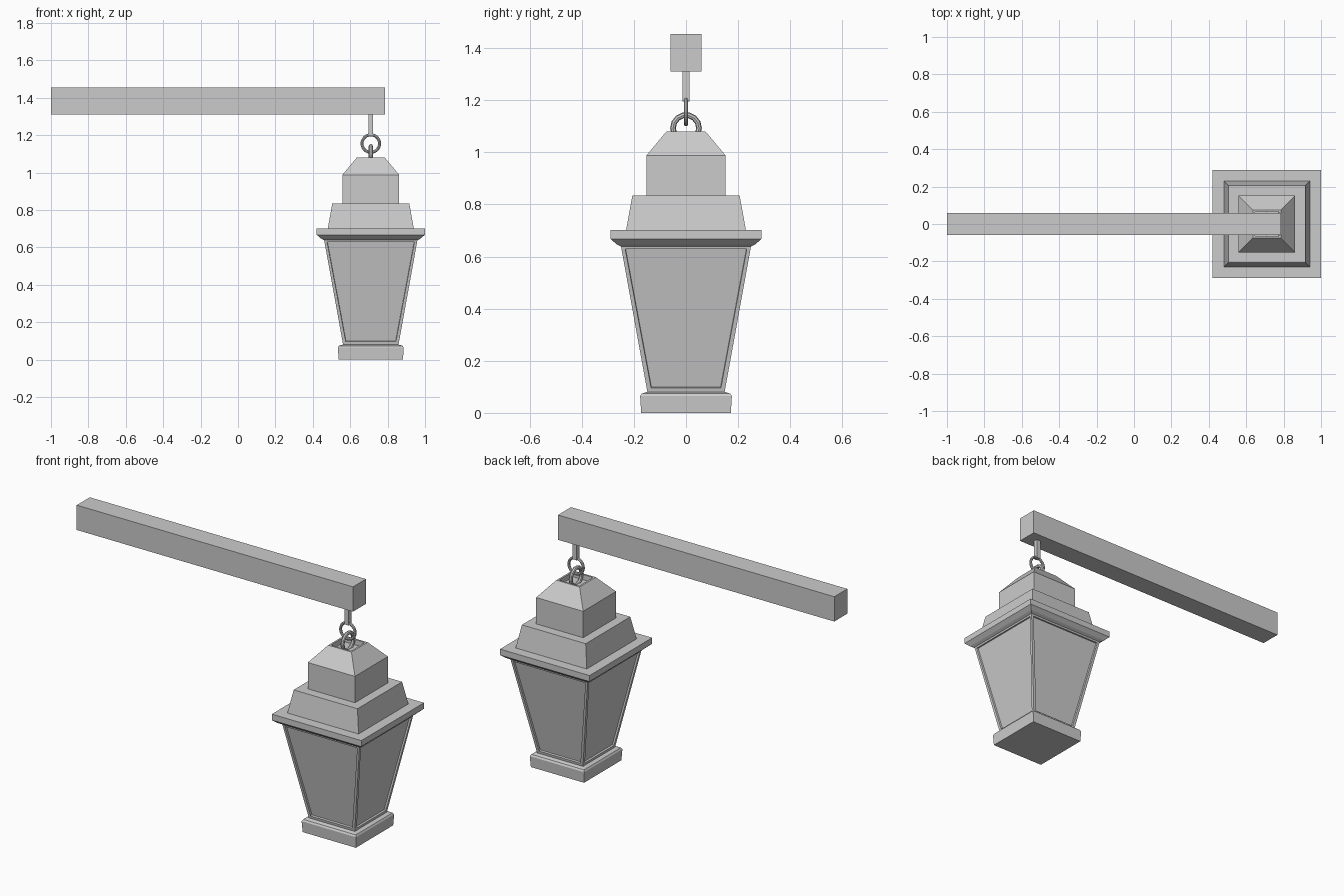
import bpy, bmesh, math
from mathutils import Vector

cube = bpy.data.objects.get("Cube")
if cube:
    bpy.data.objects.remove(cube)

CX = 0.71  # lantern axis

grey = bpy.data.materials.new("light grey")
grey.use_nodes = True
colour = (0.6, 0.6, 0.6, 1)
grey.diffuse_color = colour
grey.node_tree.nodes["Principled BSDF"].inputs["Base Color"].default_value = colour


def add_object(name, bm):
    bmesh.ops.recalc_face_normals(bm, faces=bm.faces)
    mesh = bpy.data.meshes.new(name)
    bm.to_mesh(mesh)
    bm.free()
    mesh.materials.append(grey)
    ob = bpy.data.objects.new(name, mesh)
    bpy.context.collection.objects.link(ob)
    return ob


def square_loft(name, profile, panel=None, well=None):
    """Stack square sections (half width, height) and close both ends."""
    bm = bmesh.new()
    rows = [[bm.verts.new((CX + sx * h, sy * h, z))
             for sx, sy in ((-1, -1), (1, -1), (1, 1), (-1, 1))] for h, z in profile]
    sides = []
    for low, high in zip(rows, rows[1:]):
        for i in range(4):
            j = (i + 1) % 4
            sides.append(bm.faces.new((low[i], low[j], high[j], high[i])))
    bm.faces.new(rows[0][::-1])
    top = bm.faces.new(rows[-1])
    bm.normal_update()
    if panel:  # framed panes sunk into the sides
        bmesh.ops.inset_individual(bm, faces=sides, thickness=panel[0], depth=0)
        bmesh.ops.inset_individual(bm, faces=sides, thickness=0.002, depth=-panel[1])
    if well:  # sunken top
        bmesh.ops.inset_individual(bm, faces=[top], thickness=well[0], depth=0)
        bmesh.ops.inset_individual(bm, faces=[top], thickness=0.001, depth=-well[1])
    return add_object(name, bm)


def box(name, low, high):
    bm = bmesh.new()
    bmesh.ops.create_cube(bm, size=1)
    low, high = Vector(low), Vector(high)
    for v in bm.verts:
        v.co = (low + high) / 2 + v.co * (high - low)
    return add_object(name, bm)


def ring(name, z, radius, tube, turn, segments):
    bpy.ops.mesh.primitive_torus_add(
        location=(CX, 0, z), rotation=(math.pi / 2, 0, turn), major_radius=radius,
        minor_radius=tube, major_segments=segments, minor_segments=8)
    ob = bpy.context.object
    ob.name = name
    ob.data.materials.append(grey)


# Beam and hanging rod
box("beam", (-1, -0.06, 1.31), (0.785, 0.06, 1.455))
box("hanging_rod", (CX - 0.013, -0.013, 1.195), (CX + 0.013, 0.013, 1.312))

# Linked rings
ring("hanging_ring", 1.155, 0.047, 0.008, 0, 24)
ring("lantern_ring", 1.093, 0.05, 0.011, math.pi / 2, 14)

# Lantern, from the foot up
square_loft("foot", [(0.172, 0), (0.176, 0.064), (0.17, 0.074), (0.15, 0.08)])
square_loft("glass_body", [(0.148, 0.079), (0.25, 0.642)], panel=(0.022, 0.01))
square_loft("cornice", [(0.235, 0.632), (0.253, 0.64), (0.266, 0.647), (0.289, 0.667),
                        (0.289, 0.702)])
square_loft("lower_roof", [(0.23, 0.701), (0.206, 0.834)])
square_loft("upper_roof", [(0.152, 0.833), (0.152, 0.988), (0.075, 1.08)],
            well=(0.015, 0.03))
